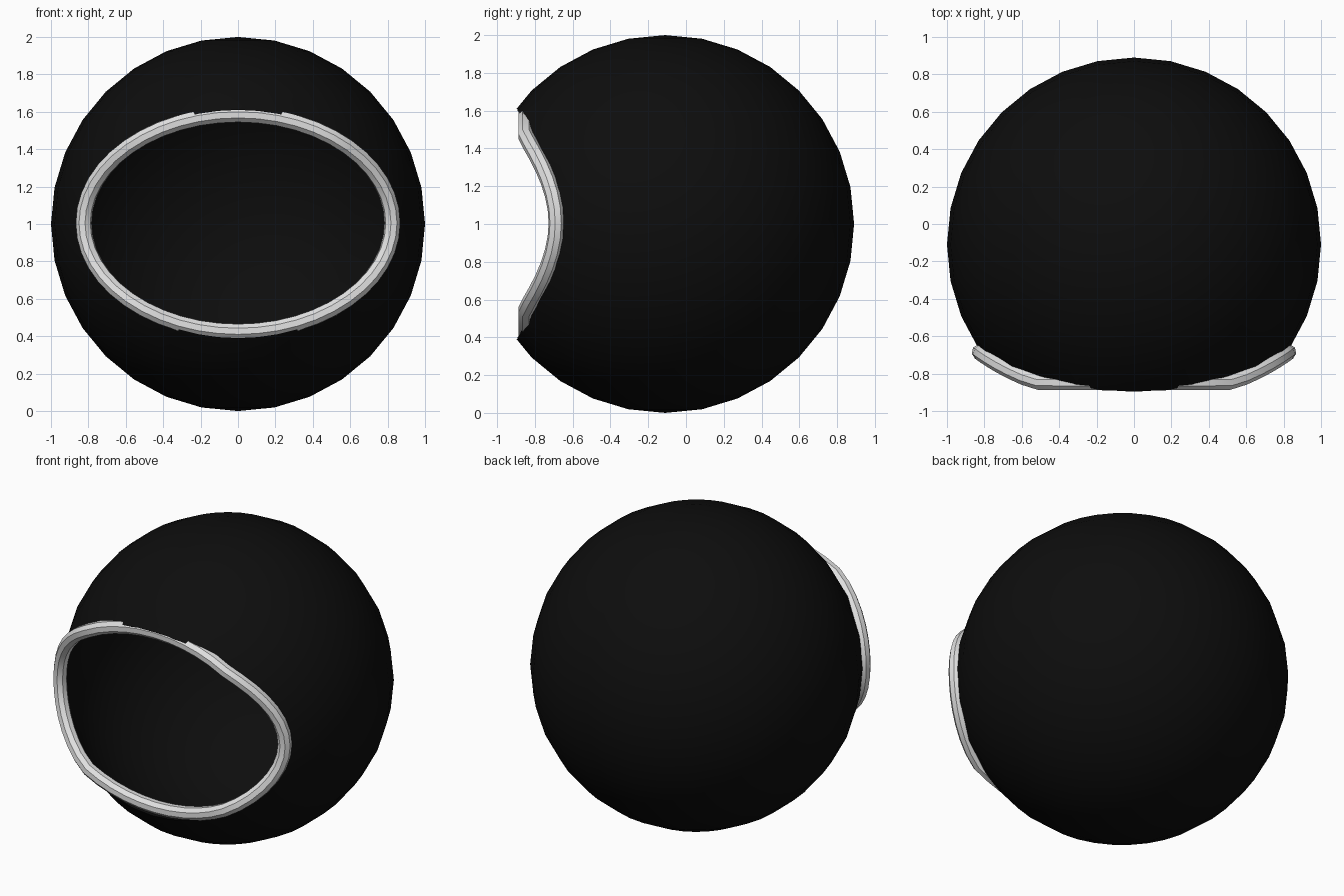
import bpy, bmesh, math
from mathutils import Matrix

cube = bpy.data.objects.get("Cube")
if cube:
    bpy.data.objects.remove(cube)


def make_material(name, value):
    mat = bpy.data.materials.new(name)
    mat.use_nodes = True
    colour = (value, value, value, 1)
    mat.diffuse_color = colour
    mat.node_tree.nodes["Principled BSDF"].inputs["Base Color"].default_value = colour
    return mat


def add_object(name, data, mat=None):
    obj = bpy.data.objects.new(name, data)
    bpy.context.collection.objects.link(obj)
    if mat:
        data.materials.append(mat)
    return obj


def activate(obj):
    bpy.ops.object.select_all(action='DESELECT')
    obj.select_set(True)
    bpy.context.view_layer.objects.active = obj


black = make_material("shell black", 0.004)
white = make_material("rim white", 0.75)
CENTRE_Y = -0.11

# Hollow shell: outer sphere with an inverted inner sphere
bm = bmesh.new()
place = Matrix.Translation((0, CENTRE_Y, 1))
bmesh.ops.create_uvsphere(bm, u_segments=32, v_segments=16, radius=1, matrix=place)
outer = set(bm.faces)
bmesh.ops.create_uvsphere(bm, u_segments=32, v_segments=16, radius=0.975, matrix=place)
bmesh.ops.reverse_faces(bm, faces=[f for f in bm.faces if f not in outer])
mesh = bpy.data.meshes.new("helmet_shell")
bm.to_mesh(mesh)
bm.free()
shell = add_object("helmet_shell", mesh, black)

# Oval face opening
bm = bmesh.new()
bmesh.ops.create_cone(bm, cap_ends=True, segments=48, radius1=1, radius2=1, depth=1)
bmesh.ops.transform(bm, verts=bm.verts, matrix=Matrix.Translation((0, -0.95, 1))
                    @ Matrix.Diagonal((0.825, 1, 0.61, 1)) @ Matrix.Rotation(math.pi / 2, 4, 'X'))
mesh = bpy.data.meshes.new("opening_cutter")
bm.to_mesh(mesh)
bm.free()
cutter = add_object("opening_cutter", mesh, black)
cutter.hide_render = True
cut = shell.modifiers.new("face opening", 'BOOLEAN')
cut.operation = 'DIFFERENCE'
cut.solver = 'EXACT'
cut.object = cutter
activate(shell)
bpy.ops.object.modifier_apply(modifier=cut.name)
bpy.data.objects.remove(cutter)
bpy.ops.object.shade_smooth_by_angle(angle=math.radians(30))

# Rounded rim following the opening, flattened across the top and bottom
curve = bpy.data.curves.new("opening_rim", 'CURVE')
curve.dimensions = '3D'
curve.bevel_depth = 0.043
curve.bevel_resolution = 2
spline = curve.splines.new('POLY')
COUNT = 48
spline.points.add(COUNT - 1)
for i, point in enumerate(spline.points):
    angle = math.tau * i / COUNT
    x, z = 0.825 * math.cos(angle), 0.58 * math.sin(angle)
    y = CENTRE_Y - math.sqrt(1 - x * x - z * z) - 0.01
    point.co = (x, max(y, -0.847), 1.005 + z, 1)
spline.use_cyclic_u = True
rim = add_object("opening_rim", curve, white)
activate(rim)
bpy.ops.object.convert(target='MESH')
bpy.ops.object.shade_smooth_by_angle(angle=math.radians(30))
